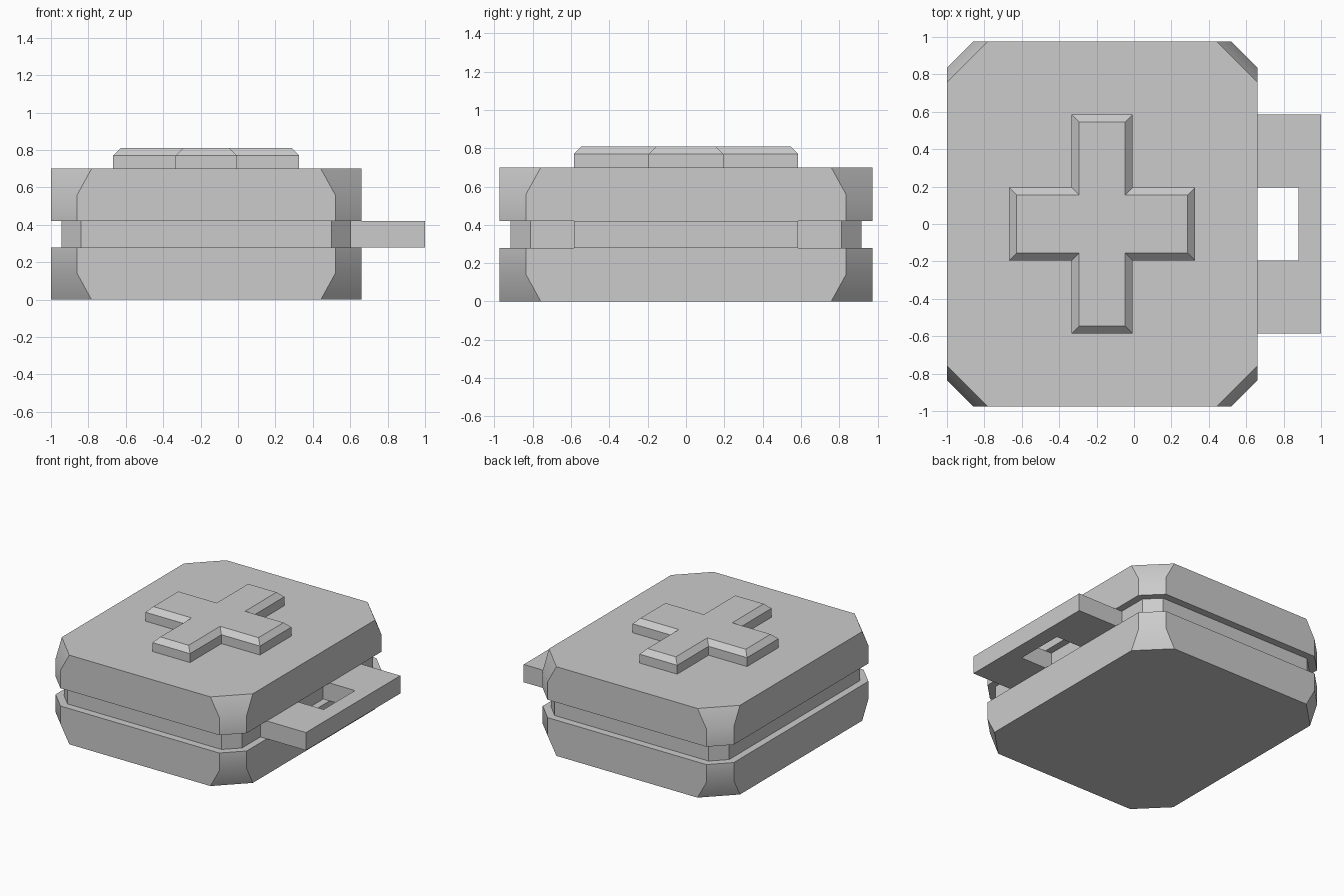
import bpy, bmesh

if "Cube" in bpy.data.objects:
    bpy.data.objects.remove(bpy.data.objects["Cube"])

CX = -0.17          # centre line of the case in x
HX, HY = 0.83, 0.975


def octagon(hx, hy, c):
    """Rectangle outline with corners cut by c, counter-clockwise."""
    return [(CX + x, y) for x, y in (
        (hx - c, -hy), (hx, -hy + c), (hx, hy - c), (hx - c, hy),
        (c - hx, hy), (-hx, hy - c), (-hx, c - hy), (c - hx, -hy))]


def cross(hx, hy, ax, ay):
    """Plus-shaped outline, counter-clockwise."""
    return [(CX + x, y) for x, y in (
        (ax, -hy), (ax, -ay), (hx, -ay), (hx, ay), (ax, ay), (ax, hy),
        (-ax, hy), (-ax, ay), (-hx, ay), (-hx, -ay), (-ax, -ay), (-ax, -hy))]


def loft(name, sections):
    """Closed solid through matching outlines given as (z, points), bottom to top."""
    bm = bmesh.new()
    rings = [[bm.verts.new((x, y, z)) for x, y in pts] for z, pts in sections]
    for a, b in zip(rings, rings[1:]):
        n = len(a)
        for i in range(n):
            j = (i + 1) % n
            quad = (a[i], a[j], b[j], b[i])
            bm.faces.new(quad)
    bm.faces.new(rings[0][::-1])
    bm.faces.new(rings[-1])
    bmesh.ops.recalc_face_normals(bm, faces=bm.faces)
    mesh = bpy.data.meshes.new(name)
    bm.to_mesh(mesh)
    bm.free()
    ob = bpy.data.objects.new(name, mesh)
    bpy.context.collection.objects.link(ob)
    return ob


def smooth(ob):
    bpy.ops.object.select_all(action='DESELECT')
    ob.select_set(True)
    bpy.context.view_layer.objects.active = ob
    bpy.ops.object.shade_smooth_by_angle()


# Two case shells, corners cut deeper towards the outer face
small, deep = octagon(HX, HY, 0.14), octagon(HX, HY, 0.217)
smooth(loft("lower_shell", [(0, deep), (0.14, small), (0.28, small)]))
smooth(loft("upper_shell", [(0.42, small), (0.56, small), (0.70, deep)]))

# Recessed band between the shells
band = octagon(HX - 0.056, HY - 0.058, 0.105)
loft("middle_band", [(0.28, band), (0.42, band)])

# Raised cross with a bevelled top edge
wide = cross(0.497, 0.585, 0.163, 0.195)
narrow = cross(0.457, 0.545, 0.123, 0.155)
loft("cross_emblem", [(0.70, wide), (0.77, wide), (0.81, narrow)])

# U-shaped carrying handle
IN = HX - 0.056 + CX
handle = [(IN, -0.585), (1, -0.585), (1, 0.585), (IN, 0.585),
          (IN, 0.195), (0.88, 0.195), (0.88, -0.195), (IN, -0.195)]
loft("handle", [(0.28, handle), (0.42, handle)])
